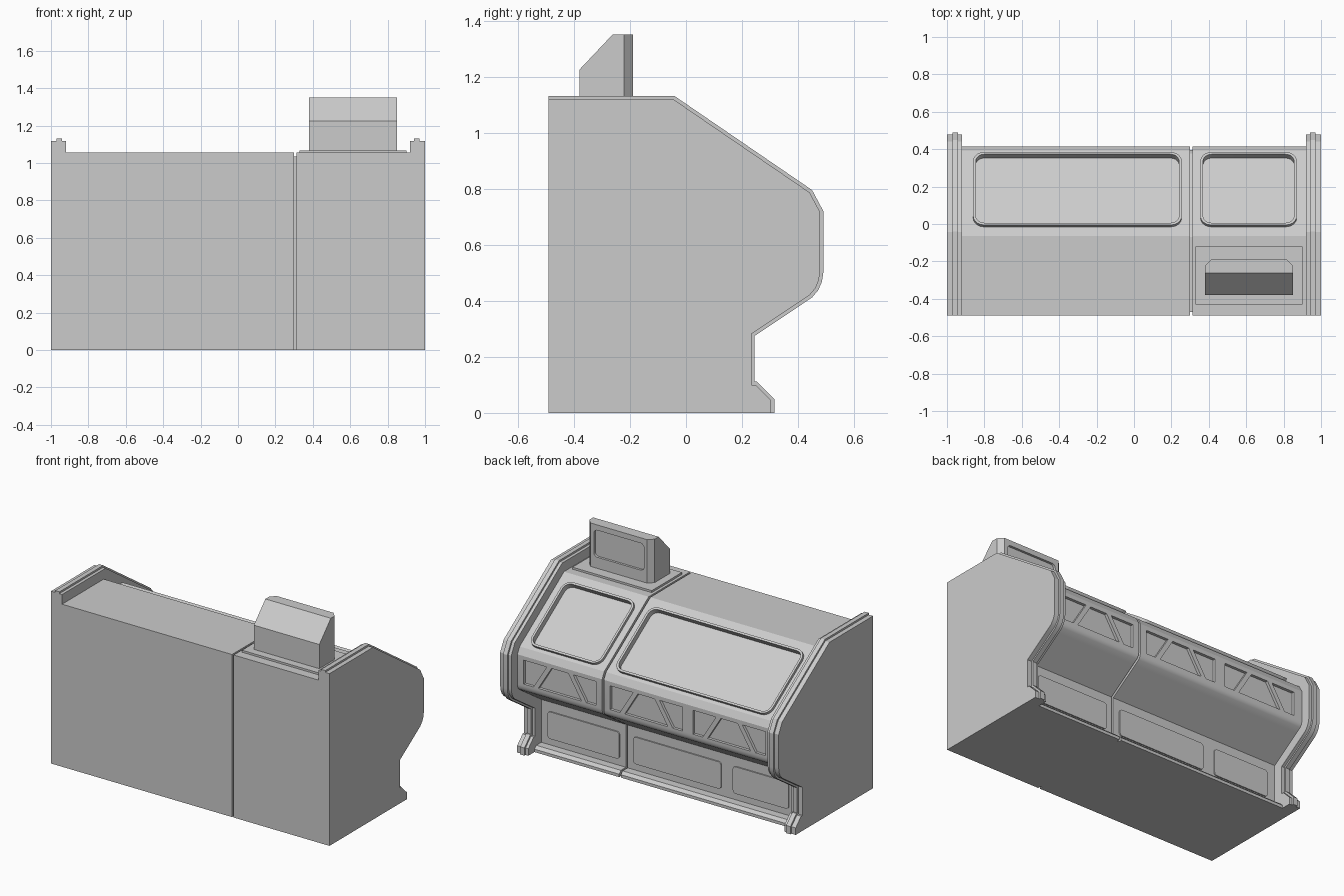
import bpy, bmesh, math
from mathutils import Matrix, Vector

old = bpy.data.objects.get("Cube")
if old:
    bpy.data.objects.remove(old, do_unlink=True)

grey = bpy.data.materials.new("light_grey")
grey.use_nodes = True
grey.diffuse_color = (0.6, 0.6, 0.6, 1)
grey.node_tree.nodes["Principled BSDF"].inputs["Base Color"].default_value = (0.6, 0.6, 0.6, 1)


def finish(name, bm):
    bmesh.ops.recalc_face_normals(bm, faces=bm.faces)
    mesh = bpy.data.meshes.new(name)
    bm.to_mesh(mesh)
    bm.free()
    mesh.materials.append(grey)
    obj = bpy.data.objects.new(name, mesh)
    bpy.context.collection.objects.link(obj)
    return obj


def activate(obj):
    bpy.ops.object.select_all(action='DESELECT')
    obj.select_set(True)
    bpy.context.view_layer.objects.active = obj


def prism_mesh(points, low, high, matrix):
    """Extrude a 2D outline along the third axis of a local frame."""
    bm = bmesh.new()
    rings = [[bm.verts.new(matrix @ Vector((u, v, n))) for u, v in points] for n in (low, high)]
    for ring in rings:
        bm.faces.new(ring)
    for i in range(len(points)):
        j = (i + 1) % len(points)
        bm.faces.new((rings[0][i], rings[0][j], rings[1][j], rings[1][i]))
    return bm


def prism(name, points, low, high, matrix):
    return finish(name, prism_mesh(points, low, high, matrix))


def cut(target, cutter):
    mod = target.modifiers.new("cut", 'BOOLEAN')
    mod.operation, mod.solver, mod.object = 'DIFFERENCE', 'EXACT', cutter
    activate(target)
    bpy.ops.object.modifier_apply(modifier=mod.name)
    bpy.data.objects.remove(cutter, do_unlink=True)


def surface(origin, down):
    """Local frame on a surface: u along x, v down the surface, n outward."""
    u, v = Vector((1, 0, 0)), Vector(down).normalized()
    m = Matrix((u, v, u.cross(v))).transposed().to_4x4()
    m.translation = origin
    return m


def rounded(x0, x1, v0, v1, r, steps=5):
    points = []
    corners = ((x1 - r, v1 - r), (x0 + r, v1 - r), (x0 + r, v0 + r), (x1 - r, v0 + r))
    for k, (cx, cv) in enumerate(corners):
        for s in range(steps + 1):
            a = math.pi / 2 * (k + s / steps)
            points.append((cx + r * math.cos(a), cv + r * math.sin(a)))
    return points


def inset_line(points, d):
    """Offset an open outline inward, mitring each corner."""
    pts = [Vector(p) for p in points]
    normals = []
    for a, b in zip(pts, pts[1:]):
        t = (b - a).normalized()
        normals.append(Vector((t.y, -t.x)))
    result = []
    for i, p in enumerate(pts):
        n0, n1 = normals[max(i - 1, 0)], normals[min(i, len(normals) - 1)]
        result.append(p + (n0 + n1) * d / (1 + n0.dot(n1)))
    return result


BACK = -0.49
SIDEWAYS = Matrix(((0, 0, 1, 0), (1, 0, 0, 0), (0, 1, 0, 0), (0, 0, 0, 1)))
outline = [(BACK, 1.13), (-0.04, 1.13), (0.45, 0.795), (0.49, 0.72), (0.49, 0.5),
           (0.485, 0.468), (0.472, 0.438), (0.45, 0.412), (0.41, 0.385),
           (0.245, 0.275), (0.245, 0.112), (0.253, 0.112), (0.315, 0.05), (0.315, 0)]


def section(name, d, x0, x1, back=BACK):
    line = inset_line(outline, d)
    line[0].x = back
    return prism(name, line + [(back, 0)], x0, x1, SIDEWAYS)


# End panels with a raised middle ridge
for side, s in (("left", 1), ("right", -1)):
    for part, d, a, b in (("inner", 0.012, 0.92, 0.94), ("ridge", 0, 0.94, 0.97),
                          ("outer", 0.012, 0.97, 1)):
        section(f"{side}_end_panel_{part}", d, min(a * s, b * s), max(a * s, b * s))

# Counter bodies and the recessed seam between them
INSET = 0.075
long_body = section("long_counter_body", INSET, -0.92, 0.3)
short_body = section("short_counter_body", INSET, 0.312, 0.92)
section("seam_core", INSET + 0.02, 0.3, 0.312, BACK + 0.02)

inner = inset_line(outline, INSET)
slope_dir = inner[2] - inner[1]
slope = surface((0, inner[1].x, inner[1].y), (0, slope_dir.x, slope_dir.y))
fascia = surface((0, 0.49 - INSET, 0), (0, 0, -1))
kick = surface((0, 0.245 - INSET, 0), (0, 0, -1))

# Sloped windows: sunken pane with a raised rim
for name, body, x0, x1 in (("long", long_body, -0.86, 0.255), ("short", short_body, 0.355, 0.87)):
    v0, v1, w = 0.058, 0.53, 0.014
    hole = rounded(x0 + w, x1 - w, v0 + w, v1 - w, 0.045)
    cut(body, prism("window_cutter", hole, -0.018, 0.1, slope))
    rim = prism(f"{name}_window_rim", rounded(x0, x1, v0, v1, 0.058), -0.002, 0.018, slope)
    cut(rim, prism("rim_cutter", hole, -0.1, 0.1, slope))

# Fascia recesses: two slanted end pockets around a trapezoid
TOP, LOW, WIDE = -0.675, -0.52, 0.52
for body, x0 in ((long_body, -0.86), (long_body, -0.265), (short_body, 0.355)):
    mid = x0 + WIDE / 2
    pockets = [[(mid - 0.06, TOP), (mid + 0.06, TOP), (mid + 0.155, LOW), (mid - 0.155, LOW)]]
    for s in (-1, 1):
        edge = mid + s * WIDE / 2
        pockets.append([(edge, TOP), (mid + s * 0.095, TOP), (mid + s * 0.19, LOW), (edge, LOW)])
    for pocket in pockets:
        cut(body, prism("pocket_cutter", pocket, -0.018, 0.1, fascia))

# Rounded plates along the lower wall
for i, (x0, x1) in enumerate(((-0.86, -0.46), (-0.375, 0.255), (0.355, 0.87))):
    prism(f"lower_plate_{i + 1}", rounded(x0, x1, -0.255, -0.08, 0.02), -0.002, 0.008, kick)

# Till base plate
prism("till_base", [(0.33, -0.43), (0.9, -0.43), (0.9, -0.12), (0.33, -0.12)],
      1.05, 1.068, Matrix.Identity(4))

# Till with a slanted face and chamfered rear corners
TILL_BACK = -0.19
bm = prism_mesh([(-0.38, 1.068), (-0.38, 1.225), (-0.262, 1.35), (TILL_BACK, 1.35),
                 (TILL_BACK, 1.068)], 0.38, 0.85, SIDEWAYS)
corners = [e for e in bm.edges
           if all(abs(v.co.y - TILL_BACK) < 1e-4 for v in e.verts)
           and abs(e.verts[0].co.x - e.verts[1].co.x) < 1e-4]
bmesh.ops.bevel(bm, geom=corners, offset=0.032, segments=1, affect='EDGES')
till = finish("till", bm)
display = surface((0, TILL_BACK, 0), (0, 0, -1))
cut(till, prism("screen_cutter", rounded(0.435, 0.795, -1.315, -1.14, 0.025), -0.015, 0.1, display))

# Smooth the curves, keep edges sharp
bpy.ops.object.select_all(action='DESELECT')
for obj in bpy.context.collection.objects:
    if obj.type == 'MESH':
        obj.select_set(True)
        bpy.context.view_layer.objects.active = obj
bpy.ops.object.shade_smooth_by_angle(angle=math.radians(25))
